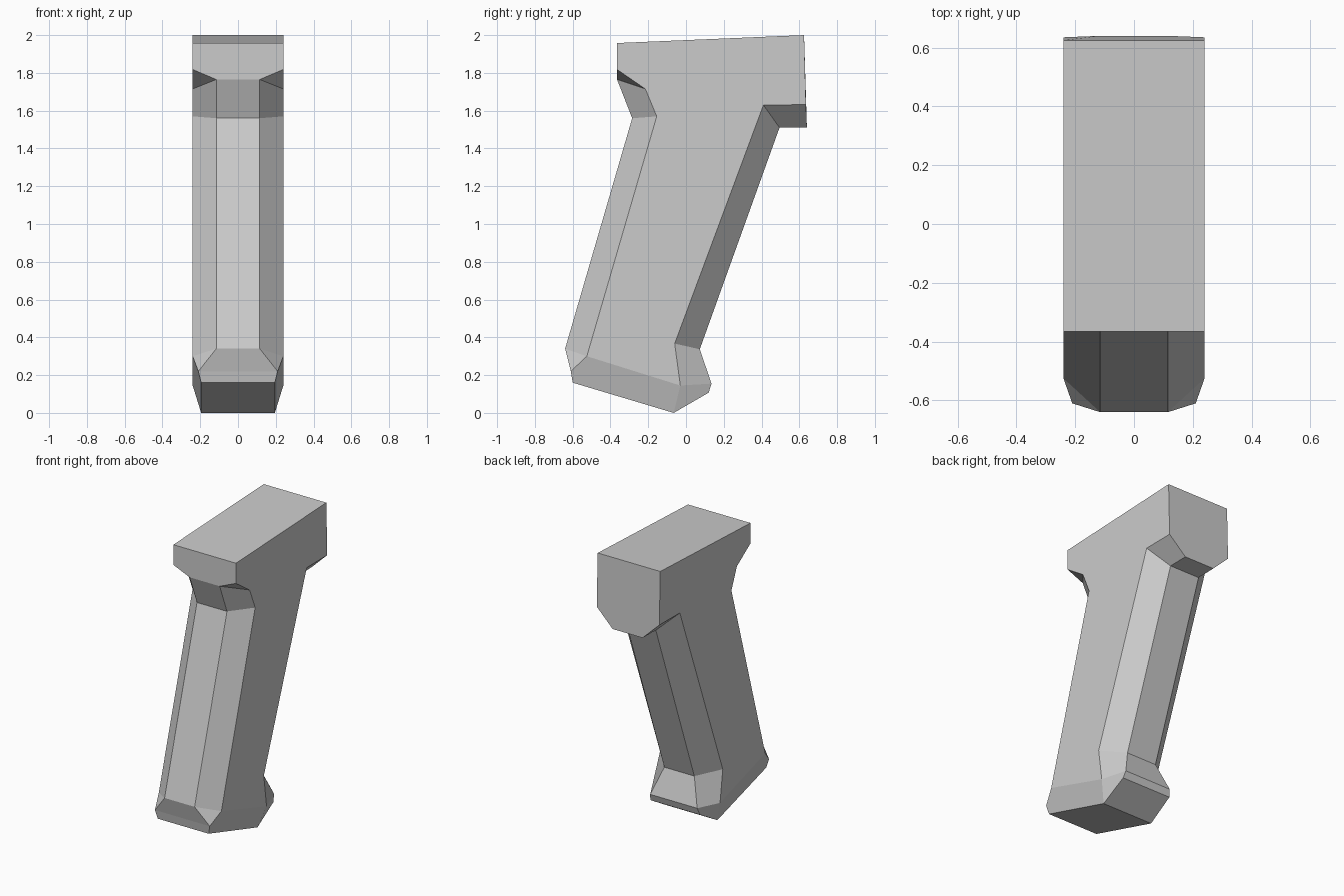
import bpy, bmesh

if "Cube" in bpy.data.objects:
    bpy.data.objects.remove(bpy.data.objects["Cube"])

W = 0.24   # half width of the flat sides

# Side outline (y, z) of the flat cheeks, from the front top downwards and round to the back top
side = [(-.365, 1.958), (-.365, 1.818), (-.215, 1.715), (-.155, 1.57), (-.525, .30),
        (-.03, .145), (-.06, .367), (.41, 1.63), (.635, 1.632), (.625, 2.0)]

# Centre strip (half width, y, z), running down the front, under the base and up the back
centre = [(.115, -.365, 1.765), (.115, -.285, 1.56), (.115, -.64, .34), (.21, -.61, .22),
          (.195, -.60, .16), (.195, -.065, 0), (.19, .12, .107), (.18, .135, .155),
          (.115, .073, .337), (.115, .495, 1.51), (.115, .64, 1.512)]

# Bevel faces joining the two: (side indices, centre indices)
bevels = [((2, 1), (0,)), ((3, 2), (0, 1)), ((4, 3), (1, 2)), ((4,), (2, 3)),
          ((5, 4), (3, 4, 5)), ((5,), (5, 6, 7)), ((6, 5), (7, 8)),
          ((7, 6), (8, 9)), ((8, 7), (9, 10))]

bm = bmesh.new()
S, C = {}, {}
for sx in (1, -1):
    S[sx] = [bm.verts.new((sx * W, y, z)) for y, z in side]
    C[sx] = [bm.verts.new((sx * x, y, z)) for x, y, z in centre]
    # Flat cheek and bevels
    bm.faces.new(S[sx])
    for si, ci in bevels:
        bm.faces.new([S[sx][i] for i in si] + [C[sx][i] for i in ci])


def bridge(right):
    """Face spanning from right-hand vertices to their mirrored partners."""
    left = [S[-1][S[1].index(v)] if v in S[1] else C[-1][C[1].index(v)] for v in right]
    bm.faces.new(right + left[::-1])


# Centre strip, then head front, back and top
for i in range(len(centre) - 1):
    bridge(C[1][i:i + 2])
bridge([S[1][0], S[1][1], C[1][0]])
bridge([C[1][10], S[1][8], S[1][9]])
bridge([S[1][9], S[1][0]])

bmesh.ops.recalc_face_normals(bm, faces=bm.faces)
mesh = bpy.data.meshes.new("pistol_grip")
bm.to_mesh(mesh)
bm.free()
grip = bpy.data.objects.new("pistol_grip", mesh)
bpy.context.collection.objects.link(grip)
